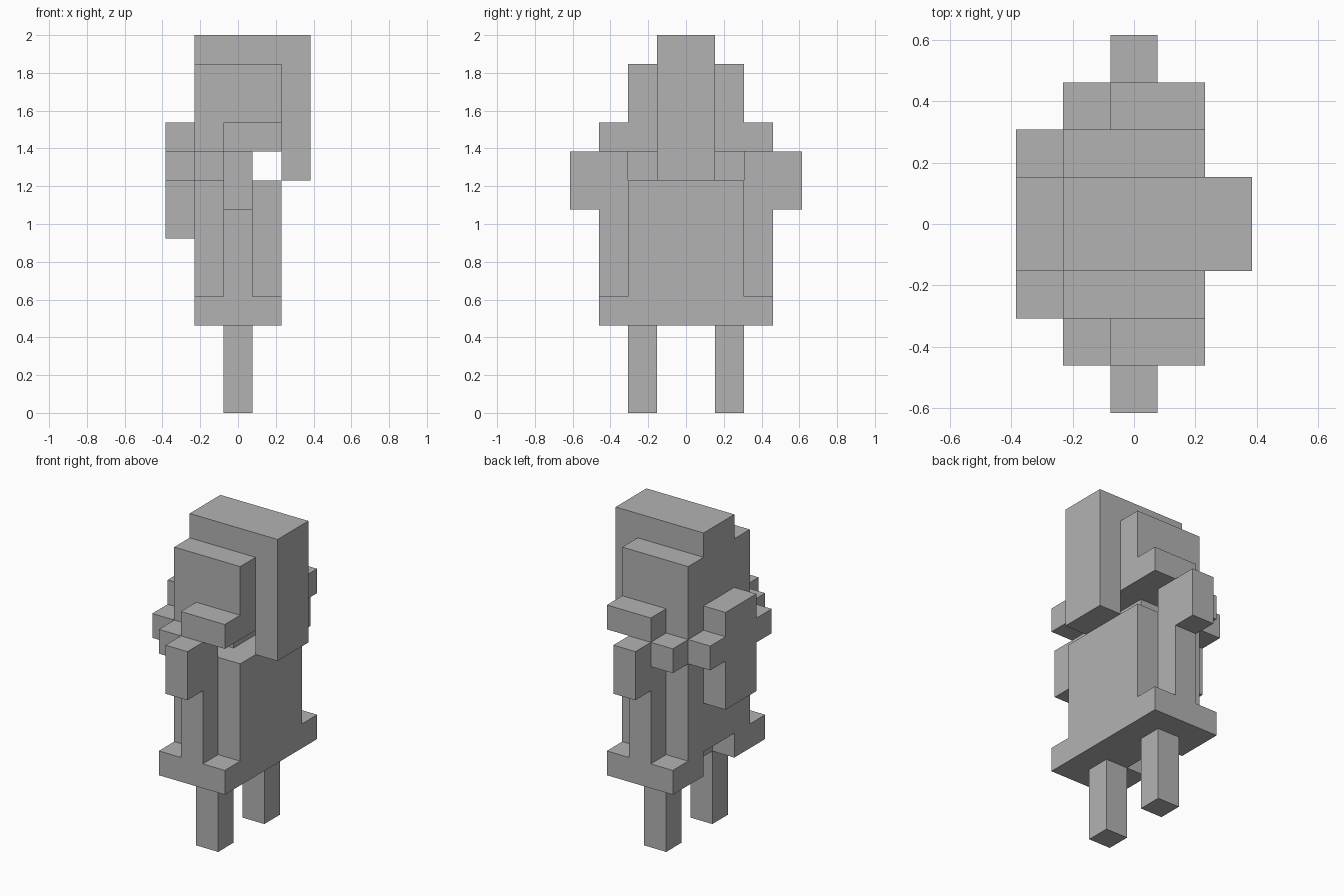
import bpy
import bmesh
from mathutils import Vector

UNIT = 2 / 13  # edge of one block

if "Cube" in bpy.data.objects:
    bpy.data.objects.remove(bpy.data.objects["Cube"], do_unlink=True)

grey = bpy.data.materials.new("Plain grey")
grey.use_nodes = True
colour = (0.45, 0.45, 0.45, 1)
grey.diffuse_color = colour
grey.node_tree.nodes["Principled BSDF"].inputs["Base Color"].default_value = colour


def prism(name, outline, direction):
    """Extrude a flat outline, given in block units, into a solid part."""
    bm = bmesh.new()
    face = bm.faces.new([bm.verts.new(Vector(p) * UNIT) for p in outline])
    result = bmesh.ops.extrude_face_region(bm, geom=[face], use_keep_orig=True)
    moved = [g for g in result["geom"] if isinstance(g, bmesh.types.BMVert)]
    bmesh.ops.translate(bm, verts=moved, vec=Vector(direction) * UNIT)
    bmesh.ops.recalc_face_normals(bm, faces=bm.faces)
    mesh = bpy.data.meshes.new(name)
    bm.to_mesh(mesh)
    bm.free()
    mesh.materials.append(grey)
    obj = bpy.data.objects.new(name, mesh)
    bpy.context.collection.objects.link(obj)
    return obj


def box(name, x, y, z):
    """Box from (low, high) ranges in block units."""
    base = [(x[0], y[0], z[0]), (x[1], y[0], z[0]),
            (x[1], y[1], z[0]), (x[0], y[1], z[0])]
    return prism(name, base, (0, 0, z[1] - z[0]))


def mirrored(half):
    """Complete a half outline by reflecting it to the other side."""
    return half + [(-a, b) for a, b in reversed(half)]


WIDE = (-1.5, 1.5)
CORE = (-0.5, 0.5)
MID = (-1, 1)

# Hem with a notch in one long side
hem = [(-1.5, -3), (1.5, -3), (1.5, 3), (-1.5, 3),
       (-1.5, 1), (-0.5, 1), (-0.5, -1), (-1.5, -1)]
prism("hem", [(x, y, 3) for x, y in hem], (0, 0, 1))

# Torso and neck
box("torso", WIDE, (-2, 2), (4, 8))
box("neck", (-1.5, 0.5), MID, (8, 9))

# Stepped head
head = mirrored([(2, 9), (2, 12), (1, 12), (1, 13)])
prism("head", [(-1.5, y, z) for y, z in head], (3, 0, 0))

# Long hanging slab on one side, shorter block on the other
box("long_side_slab", (1.5, 2.5), MID, (8, 13))
box("short_side_block", (-2.5, -1.5), MID, (6, 10))

# Parts repeated at the front and back
for side, s in (("front", -1), ("back", 1)):
    def span(a, b):
        return tuple(sorted((s * a, s * b)))

    box(side + "_leg", CORE, span(1, 2), (0, 3))
    box(side + "_head_ledge", (-0.5, 1.5), span(2, 3), (9, 10))
    box(side + "_shoulder_cube", (-1.5, -0.5), span(2, 3), (8, 9))
    box(side + "_collar_cube", (-2.5, -1.5), span(1, 2), (8, 9))

    # Arm with a hand block near the top
    arm = [(2, 4), (3, 4), (3, 7), (4, 7), (4, 9), (2, 9)]
    prism(side + "_arm", [(-0.5, s * y, z) for y, z in arm], (1, 0, 0))
